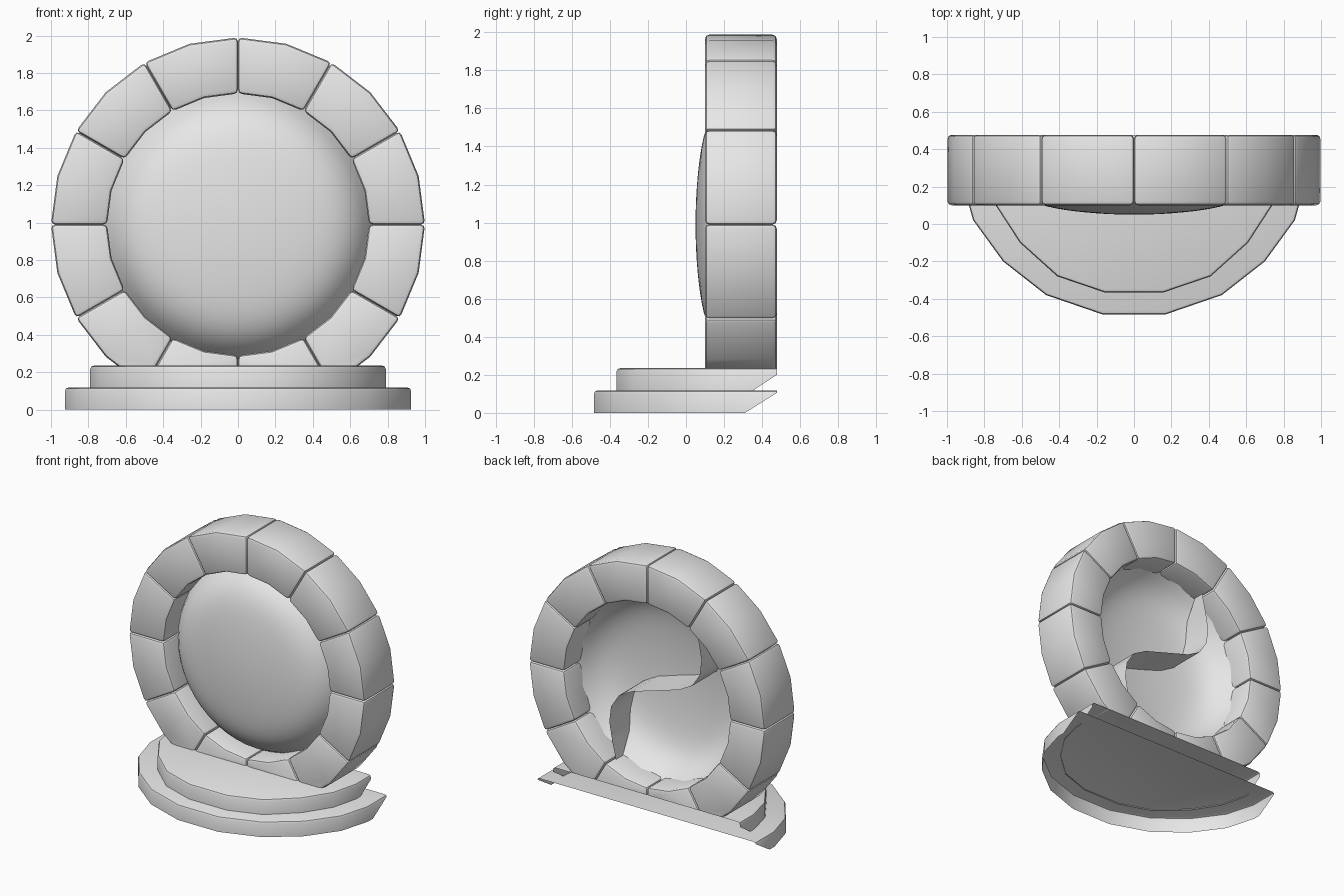
import bpy, bmesh, math
from mathutils import Vector

old = bpy.data.objects.get("Cube")
if old:
    bpy.data.objects.remove(old, do_unlink=True)

stone = bpy.data.materials.new("pale_grey_stone")
stone.use_nodes = True
GREY = (0.8, 0.8, 0.8, 1)
stone.diffuse_color = GREY
stone.node_tree.nodes["Principled BSDF"].inputs["Base Color"].default_value = GREY

CENTRE_Z = 0.99
FRONT, BACK = 0.1, 0.477
STEP_TOP = 0.235


def finish(name, bm, angle=40):
    mesh = bpy.data.meshes.new(name)
    bm.to_mesh(mesh)
    bm.free()
    obj = bpy.data.objects.new(name, mesh)
    bpy.context.collection.objects.link(obj)
    mesh.materials.append(stone)
    bpy.ops.object.select_all(action='DESELECT')
    obj.select_set(True)
    bpy.context.view_layer.objects.active = obj
    bpy.ops.object.shade_smooth_by_angle(angle=math.radians(angle))


def prism(outline, offset):
    """Solid made by sweeping a closed outline along an offset."""
    bm = bmesh.new()
    face = bm.faces.new([bm.verts.new(p) for p in outline])
    swept = bmesh.ops.extrude_face_region(bm, geom=[face])
    moved = [g for g in swept["geom"] if isinstance(g, bmesh.types.BMVert)]
    bmesh.ops.translate(bm, verts=moved, vec=offset)
    if len(bm.faces) == len(outline) + 1:
        bm.faces.new([e for e in bm.verts if e not in moved])
    bmesh.ops.recalc_face_normals(bm, faces=bm.faces)
    return bm


def soften(bm, width, keep=lambda e: True):
    edges = [e for e in bm.edges if e.calc_face_angle(0) > math.radians(30) and keep(e)]
    bmesh.ops.bevel(bm, geom=edges, offset=width, segments=2, profile=0.5,
                    affect='EDGES', clamp_overlap=True)


def slice_off(bm, point, normal):
    """Remove everything on the normal side of a plane."""
    bmesh.ops.bisect_plane(bm, geom=bm.verts[:] + bm.edges[:] + bm.faces[:],
                           plane_co=point, plane_no=normal, clear_outer=True)


def ring_point(radius, angle, y):
    return Vector((radius * math.cos(angle), y, CENTRE_Z + radius * math.sin(angle)))


# Ring of twelve touching rounded blocks, flat where it rests on the steps
BLOCKS = 12
for i in range(BLOCKS):
    start = 2 * math.pi * i / BLOCKS
    angles = [start + math.pi / BLOCKS * k for k in (0, 1, 2)]
    outline = [ring_point(1.0, a, FRONT) for a in angles]
    outline += [ring_point(0.7, a, FRONT) for a in reversed(angles)]
    block = prism(outline, (0, BACK - FRONT, 0))
    soften(block, 0.022)
    slice_off(block, (0, 0, STEP_TOP), (0, 0, -1))
    rim = [e for e in block.edges if e.is_boundary]
    if rim:
        bmesh.ops.holes_fill(block, edges=rim, sides=0)
    bmesh.ops.recalc_face_normals(block, faces=block.faces)
    finish(f"ring_block_{i + 1}", block)


# Two half-round step shells, open below and behind, with slanted ends
def step(name, half, bottom, top, cut_low, cut_high):
    outline = [(x, y, bottom) for x, y in half]
    outline += [(-x, y, bottom) for x, y in reversed(half)]
    bm = prism(outline, (0, 0, top - bottom))
    hidden = [f for f in bm.faces if f.normal.z < -0.9 or
              (f.normal.y > 0.9 and abs(f.normal.x) < 0.1)]
    bmesh.ops.delete(bm, geom=hidden, context='FACES')
    soften(bm, 0.018, lambda e: all(v.co.z > top - 0.001 for v in e.verts))
    dy, dz = cut_high[0] - cut_low[0], cut_high[1] - cut_low[1]
    slice_off(bm, (0, cut_low[0], cut_low[1]), (0, dz, -dy))
    finish(name, bm, 35)


step("lower_step",
     [(0.17, -0.483), (0.47, -0.38), (0.7, -0.2), (0.86, 0.02), (0.925, 0.25), (0.925, BACK)],
     0, 0.118, (0.31, 0), (BACK, 0.105))
step("upper_step",
     [(0.16, -0.365), (0.41, -0.28), (0.61, -0.1), (0.74, 0.1), (0.79, 0.3), (0.79, BACK)],
     0.11, STEP_TOP, (0.34, 0.11), (BACK, 0.2))


# Thin domed disc filling the ring, hollow behind, steep at the rim
def dome_y(r):
    return 0.05 + 0.18 * r ** 2 + 2.4 * r ** 8


SIDES, ROWS = 48, 14
dome = bmesh.new()
tip = dome.verts.new((0, dome_y(0), CENTRE_Z))
rows = []
for j in range(1, ROWS + 1):
    r = 0.72 * j / ROWS
    rows.append([dome.verts.new(ring_point(r, 2 * math.pi * k / SIDES, dome_y(r)))
                 for k in range(SIDES)])
for k in range(SIDES):
    n = (k + 1) % SIDES
    dome.faces.new((tip, rows[0][k], rows[0][n]))
    for a, b in zip(rows, rows[1:]):
        dome.faces.new((a[k], b[k], b[n], a[n]))
finish("domed_disc", dome, 60)

# S-shaped dividing wall behind the disc
half_curve = [(0.2, -0.06), (0.31, -0.12), (0.375, -0.22), (0.39, -0.34), (0.365, -0.48), (0.33, -0.63)]
curve = [(-x, -z) for x, z in reversed(half_curve)] + [(0, 0)] + half_curve
wall = bmesh.new()
pairs = []
for x, z in curve:
    near = dome_y(math.hypot(x, z)) + 0.004
    pairs.append([wall.verts.new((x, y, CENTRE_Z + z)) for y in (near, 0.37)])
for a, b in zip(pairs, pairs[1:]):
    wall.faces.new((a[0], b[0], b[1], a[1]))
finish("dividing_wall", wall, 50)
